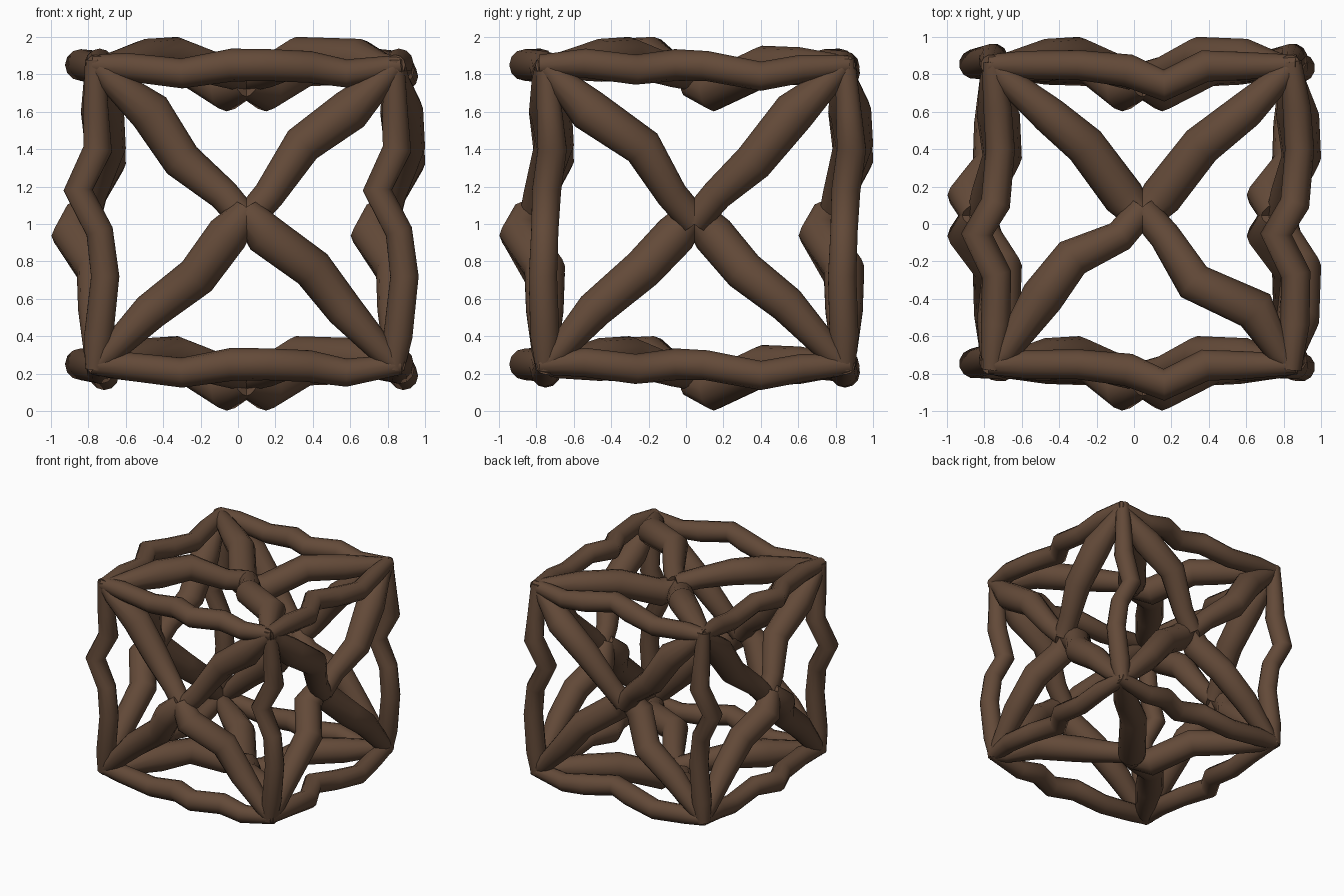
import bpy

if "Cube" in bpy.data.objects:
    bpy.data.objects.remove(bpy.data.objects["Cube"])

H = 1.60                      # distance between opposite faces
X0, Y0, Z0 = -0.755, -0.755, 0.245   # low corner of the lattice cube

bark = bpy.data.materials.new("brown_bark")
bark.diffuse_color = (0.125, 0.068, 0.040, 1)
bark.use_nodes = True
bark.node_tree.nodes["Principled BSDF"].inputs["Base Color"].default_value = bark.diffuse_color


def branches(name, paths):
    """Knobbly tubes through (x, y, z, radius) points, as one mesh."""
    cu = bpy.data.curves.new(name, 'CURVE')
    cu.dimensions = '3D'
    cu.bevel_depth = 1.0
    cu.bevel_resolution = 4
    cu.use_fill_caps = True
    for path in paths:
        sp = cu.splines.new('POLY')
        sp.points.add(len(path) - 1)
        for p, (x, y, z, r) in zip(sp.points, path):
            p.co = (x, y, z, 1)
            p.radius = r
    tmp = bpy.data.objects.new(name + "_path", cu)
    bpy.context.collection.objects.link(tmp)
    dg = bpy.context.evaluated_depsgraph_get()
    me = bpy.data.meshes.new_from_object(tmp.evaluated_get(dg))
    bpy.data.objects.remove(tmp)
    me.name = name
    me.materials.clear()
    me.materials.append(bark)
    return me


def place(name, me, offset):
    ob = bpy.data.objects.new(name, me.copy())
    ob.location = offset
    bpy.context.collection.objects.link(ob)
    bpy.ops.object.select_all(action='DESELECT')
    ob.select_set(True)
    bpy.context.view_layer.objects.active = ob
    bpy.ops.object.shade_smooth_by_angle(angle=1.0)


# Cross branches on each face: two inner points per arm, in face coordinates.
# Arms order: upper left, upper right, lower left, lower right.
def cross(u0, v0, mids, dip):
    cu, cv = u0 + H / 2, v0 + H / 2
    arms = []
    for (su, sv), (a, b) in zip(((-1, 1), (1, 1), (-1, -1), (1, -1)), mids):
        h = H / 2
        pts = [(cu + su * (h - .01), cv + sv * (h - .01), 0, 0.055),
               (cu + su * (h - .07), cv + sv * (h - .07), 0, 0.07)]
        if sv == dip:        # arm that bulges near the centre
            pts += [(*a, 0, .10), (*b, 0, .11),
                    (cu + su * .10, cv + sv * .10, -.13, .113),
                    (cu, cv - sv * .02, -.09, .08)]
        else:                # arm that arches the other way
            pts += [(*a, .03, .115), (*b, .05, .106),
                    (cu + su * .12, cv + sv * .11, -.03, .085),
                    (cu, cv - sv * .03, -.06, .08)]
        arms.append(pts)
    return arms


front = cross(X0, Z0, [((-.47, 1.60), (-.30, 1.34)), ((.60, 1.61), (.345, 1.425)),
                       ((-.47, .53), (-.22, .72)), ((.57, .54), (.40, .76))], -1)
side = cross(Y0, Z0, [((-.52, 1.61), (-.23, 1.41)), ((.58, 1.60), (.36, 1.33)),
                      ((-.49, .54), (-.23, .76)), ((.54, .57), (.31, .75))], -1)
top = cross(X0, Y0, [((-.45, .58), (-.26, .42)), ((.60, .61), (.36, .42)),
                     ((-.49, -.39), (-.33, -.18)), ((.65, -.46), (.32, -.31))], 1)

me = branches("front_cross", [[(u, Y0 + d, v, r) for u, v, d, r in p] for p in front])
place("front_cross", me, (0, 0, 0))
place("back_cross", me, (0, H, 0))
me = branches("side_cross", [[(X0 + d, u, v, r) for u, v, d, r in p] for p in side])
place("left_cross", me, (0, 0, 0))
place("right_cross", me, (H, 0, 0))
me = branches("top_cross", [[(u, v, Z0 + d, r) for u, v, d, r in p] for p in top])
place("bottom_cross", me, (0, 0, 0))
place("top_cross", me, (0, 0, H))

# Edge branches: wobbly bars, each repeated on four parallel cube edges
bar_x = [(-.78, -.75, .25, .055), (-.60, -.75, .24, .075), (-.30, -.75, .205, .08),
         (-.03, -.78, .25, .088), (.16, -.86, .25, .085), (.38, -.755, .24, .085),
         (.58, -.755, .205, .075), (.87, -.75, .25, .055)]
bar_y = [(-.76, -.78, .25, .055), (-.74, -.54, .26, .078), (-.735, -.27, .225, .08),
         (-.84, -.055, .25, .085), (-.74, .11, .245, .08), (-.715, .40, .19, .078),
         (-.73, .62, .23, .075), (-.76, .87, .25, .055)]
bar_z = [(-.765, -.75, .22, .055), (-.745, -.755, .40, .08), (-.71, -.765, .72, .078),
         (-.74, -.755, .96, .075), (-.855, -.745, 1.18, .08), (-.75, -.715, 1.40, .08),
         (-.76, -.73, 1.60, .07), (-.765, -.75, 1.88, .055)]
for axis, bar in enumerate((bar_x, bar_y, bar_z)):
    label = ("cross_bar", "depth_bar", "upright_bar")[axis]
    me = branches(label, [bar])
    for i in range(2):
        for j in range(2):
            off = [i * H, j * H]
            off.insert(axis, 0)
            place(f"{label}_{i * 2 + j + 1}", me, off)
